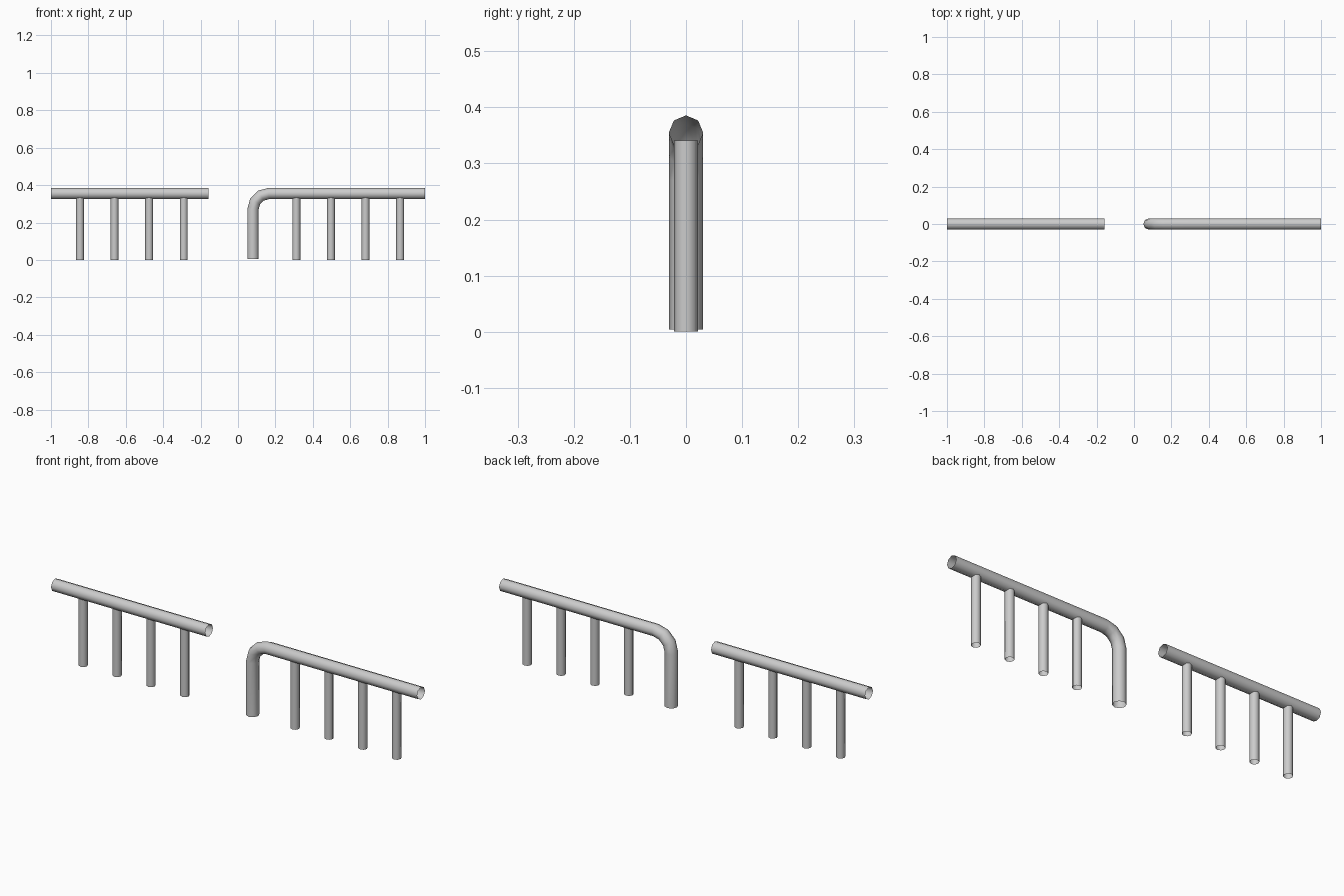
import bpy, bmesh
from math import sin, cos, pi, radians
from mathutils import Vector

if "Cube" in bpy.data.objects:
    bpy.data.objects.remove(bpy.data.objects["Cube"])

SIDES = 8


def tube(name, path, radius):
    """Open-ended tube swept along (x, z, heading angle) stations in the XZ plane."""
    bm = bmesh.new()
    rings = []
    for x, z, heading in path:
        normal = Vector((-sin(heading), 0, cos(heading)))
        side = Vector((0, 1, 0))
        ring = []
        for k in range(SIDES):
            a = 2 * pi * k / SIDES
            p = Vector((x, 0, z)) + radius * (cos(a) * side + sin(a) * normal)
            ring.append(bm.verts.new(p))
        rings.append(ring)
    for r0, r1 in zip(rings, rings[1:]):
        for k in range(SIDES):
            j = (k + 1) % SIDES
            bm.faces.new((r0[k], r0[j], r1[j], r1[k]))
    for f in bm.faces:
        f.smooth = True
    mesh = bpy.data.meshes.new(name)
    bm.to_mesh(mesh)
    bm.free()
    obj = bpy.data.objects.new(name, mesh)
    bpy.context.collection.objects.link(obj)
    return obj


RAIL_Z, RAIL_R = 0.355, 0.0305
POST_R, POST_TOP = 0.0213, 0.341

# Straight left rail
tube("left_rail", [(-1, RAIL_Z, 0), (-0.158, RAIL_Z, 0)], RAIL_R)

# Right rail with a leg bent down to the floor
LEG_X, BEND_R, STEPS = 0.08, 0.085, 3
path = [(LEG_X, 0.004, pi / 2)]
for i in range(STEPS + 1):
    a = radians(90) * i / STEPS
    path.append((LEG_X + BEND_R * (1 - cos(a)),
                 RAIL_Z - BEND_R + BEND_R * sin(a), pi / 2 - a))
path.append((1, RAIL_Z, 0))
tube("right_rail", path, RAIL_R)

# Evenly spaced posts under each rail
for side, start in (("left", -0.845), ("right", 0.312)):
    for i in range(4):
        x = start + i * 0.185
        tube(f"{side}_post_{i + 1}", [(x, 0, pi / 2), (x, POST_TOP, pi / 2)], POST_R)
